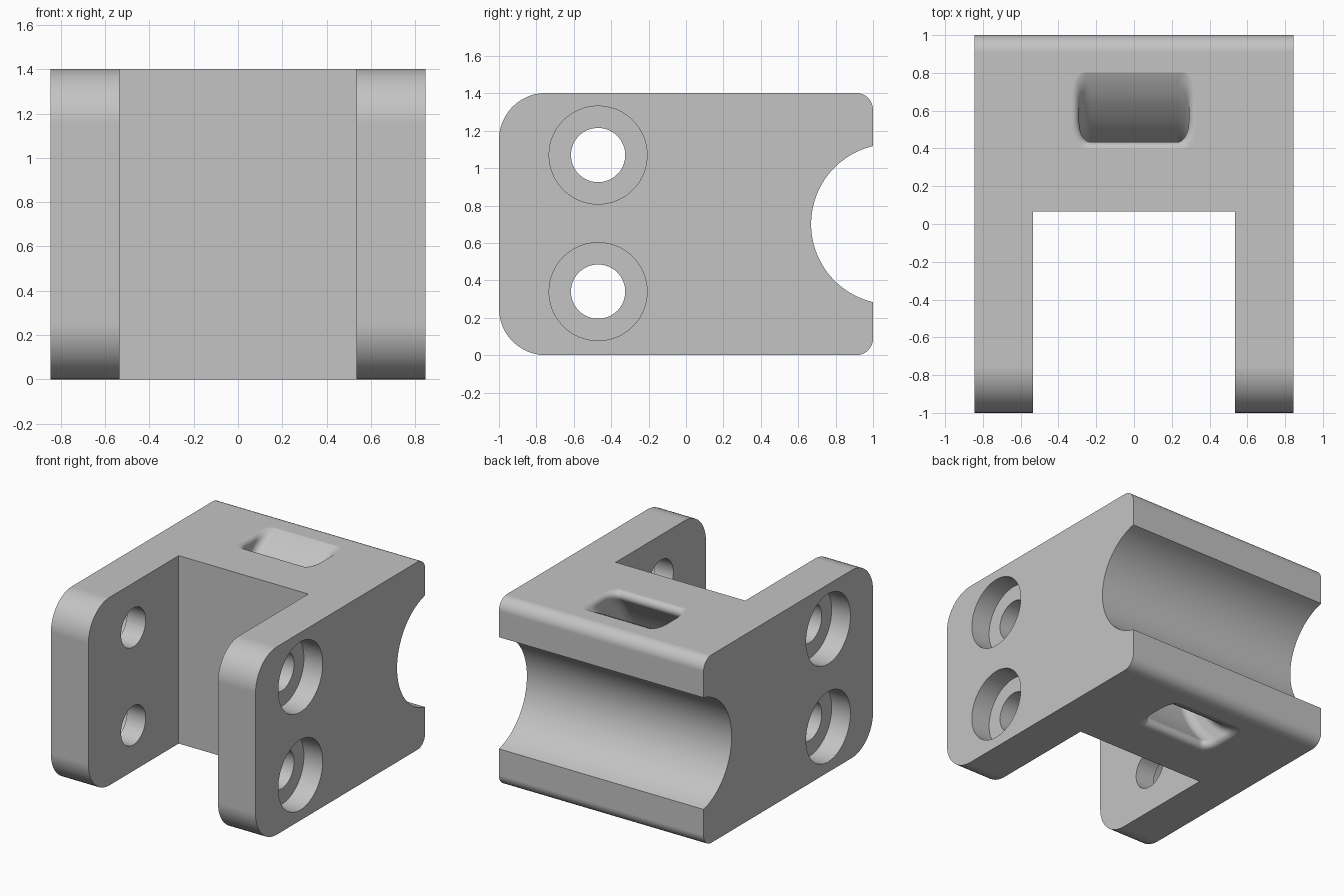
import bpy
import bmesh
from math import sin, cos, pi, sqrt, copysign

if "Cube" in bpy.data.objects:
    bpy.data.objects.remove(bpy.data.objects["Cube"], do_unlink=True)

HALF_W, HEIGHT = 0.845, 1.402
MID = HEIGHT / 2
PIPE_Y, PIPE_R = 1.097, 0.428       # axis and radius of the pipe cradle
INNER_R, OUTER_R = 0.76, 0.925      # curved strap channel around the cradle
LIP = 0.04                          # rounding of the channel mouths


def make_object(name, bm):
    bmesh.ops.recalc_face_normals(bm, faces=bm.faces)
    mesh = bpy.data.meshes.new(name)
    bm.to_mesh(mesh)
    bm.free()
    obj = bpy.data.objects.new(name, mesh)
    bpy.context.collection.objects.link(obj)
    return obj


def loft(name, rings):
    """Skin a list of equal-length closed rings and cap both ends."""
    bm = bmesh.new()
    loops = [[bm.verts.new(p) for p in ring] for ring in rings]
    count = len(loops[0])
    for a, b in zip(loops, loops[1:]):
        for i in range(count):
            j = (i + 1) % count
            bm.faces.new((a[i], a[j], b[j], b[i]))
    bm.faces.new(loops[0])
    bm.faces.new(loops[-1])
    return make_object(name, bm)


def rod(name, x0, x1, y, z, r, sides=64):
    """Cylinder along x."""
    angles = [2 * pi * i / sides for i in range(sides)]
    return loft(name, [[(x, y + r * cos(a), z + r * sin(a)) for a in angles]
                       for x in (x0, x1)])


def cut(target, cutter):
    cutter.hide_render = True
    mod = target.modifiers.new("cut", "BOOLEAN")
    mod.operation, mod.solver, mod.object = "DIFFERENCE", "EXACT", cutter
    bpy.context.view_layer.objects.active = target
    bpy.ops.object.modifier_apply(modifier=mod.name)
    bpy.data.objects.remove(cutter, do_unlink=True)


# Body: rounded side profile extruded across the width
outline = []
corners = [(1, 1, 0.09), (-1, 1, 0.25), (-1, -1, 0.25), (1, -1, 0.09)]
for k, (sy, sz, r) in enumerate(corners):
    for i in range(13):
        a = (k + i / 12) * pi / 2
        outline.append((sy * (1 - r) + r * cos(a),
                        MID + sz * (MID - r) + r * sin(a)))
body = loft("clamp_body", [[(x, y, z) for y, z in outline]
                           for x in (-HALF_W, HALF_W)])

# Gap between the two front legs
bm = bmesh.new()
bmesh.ops.create_cube(bm, size=1)
for v in bm.verts:
    v.co = (v.co.x * 1.07, -0.7175 + v.co.y * 1.565, MID + v.co.z * 2)
cut(body, make_object("leg_gap", bm))

# Pipe cradle in the back
cut(body, rod("pipe_cradle", -1, 1, PIPE_Y, MID, PIPE_R, 128))

# Bolt holes with counterbores on the outer sides
for z in (0.34, 1.07):
    cut(body, rod("bolt_hole", -1, 1, -0.47, z, 0.145))
    for side in (-1, 1):
        cut(body, rod("counterbore", side * (HALF_W - 0.155), side, -0.47, z, 0.262))


# Strap channel: horizontal rounded sections following the arc, flared at the mouths
def channel_ring(h):
    d = min(abs(h), MID)
    lip_h = MID - LIP
    lip_reach = sqrt((OUTER_R + LIP) ** 2 - lip_h ** 2)
    swell = sqrt(max(0, LIP ** 2 - (d - lip_h) ** 2))
    if d > lip_h * OUTER_R / (OUTER_R + LIP):
        front = PIPE_Y - lip_reach + swell
    else:
        front = PIPE_Y - sqrt(OUTER_R ** 2 - d ** 2)
    back = PIPE_Y - sqrt(INNER_R ** 2 - d ** 2)
    half = 0.29 + (LIP - swell if d > lip_h else 0)
    rx, ry = 0.06, 0.36 * (back - front)
    cy, hy = (front + back) / 2, (back - front) / 2
    ring = []
    for k, (sx, sy) in enumerate([(1, 1), (-1, 1), (-1, -1), (1, -1)]):
        for i in range(9):
            a = (k + i / 8) * pi / 2
            ring.append((sx * (half - rx) + rx * cos(a),
                         cy + sy * (hy - ry) + ry * sin(a), MID + h))
    return ring


upper = [0.06 * i for i in range(1, 11)]
upper += [MID - LIP * (1 + cos(pi * i / 14)) for i in range(2, 7)]
upper += [MID - LIP * (1 - sin(pi * i / 14)) for i in range(0, 8)]
upper = sorted(upper) + [MID + 0.03]
levels = [-h for h in reversed(upper)] + [0] + upper
cut(body, loft("strap_channel", [channel_ring(h) for h in levels]))

# Plain grey finish
grey = bpy.data.materials.new("plain_grey")
grey.use_nodes = True
colour = (0.55, 0.55, 0.55, 1)
grey.diffuse_color = colour
grey.node_tree.nodes["Principled BSDF"].inputs["Base Color"].default_value = colour
body.data.materials.clear()
body.data.materials.append(grey)

# Smooth curves, crisp edges
bpy.ops.object.select_all(action="DESELECT")
body.select_set(True)
bpy.context.view_layer.objects.active = body
bpy.ops.object.shade_smooth_by_angle(angle=pi / 6)
weighted = body.modifiers.new("even_normals", "WEIGHTED_NORMAL")
weighted.keep_sharp = True
